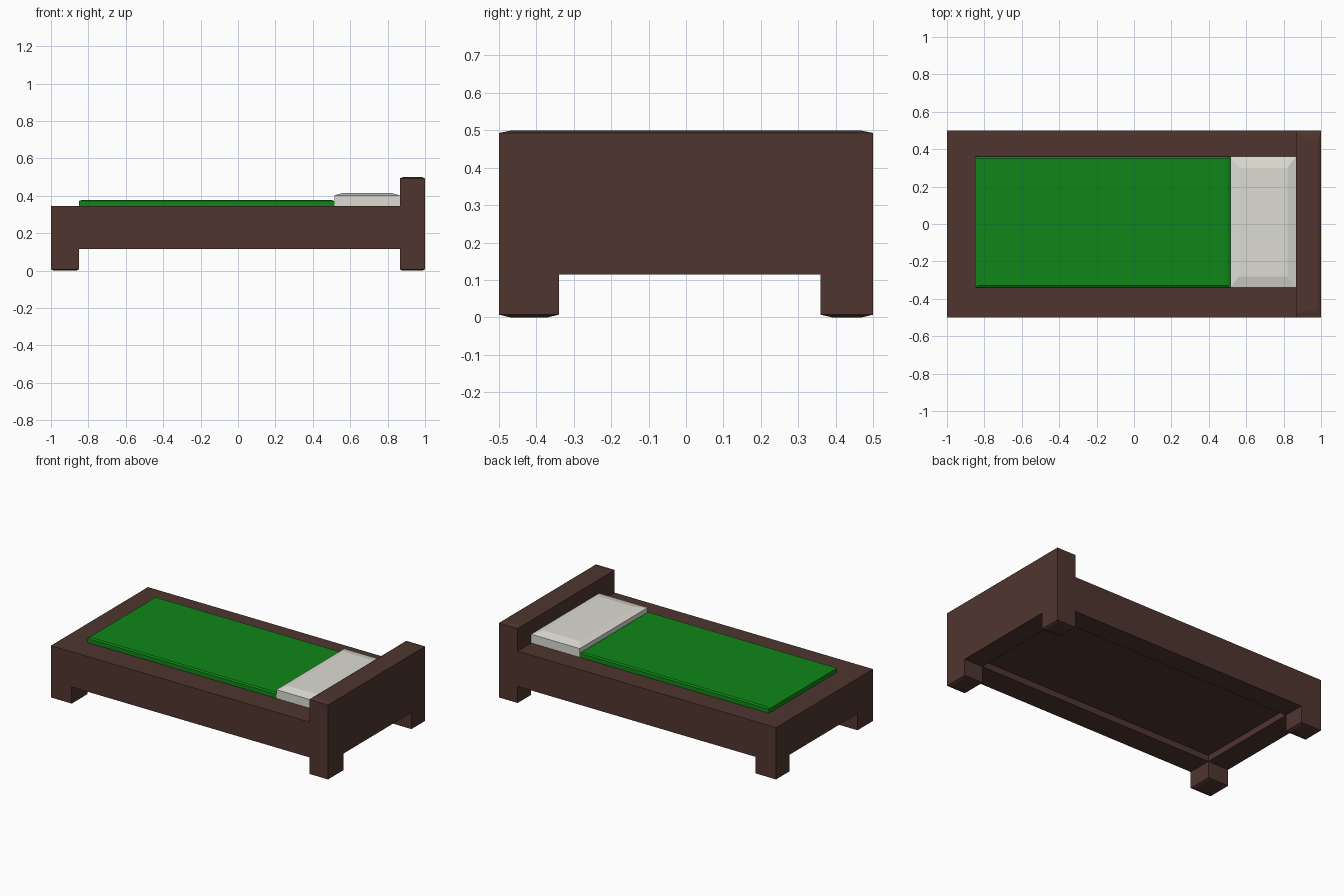
import bpy
import bmesh

if "Cube" in bpy.data.objects:
    bpy.data.objects.remove(bpy.data.objects["Cube"])


def material(name, color):
    mat = bpy.data.materials.new(name)
    mat.diffuse_color = (*color, 1)
    mat.use_nodes = True
    mat.node_tree.nodes["Principled BSDF"].inputs["Base Color"].default_value = mat.diffuse_color
    return mat


def sheet(xs, ys, z):
    """Flat grid of quads at height z with the given cut lines."""
    bm = bmesh.new()
    nx, ny = len(xs) - 1, len(ys) - 1
    bmesh.ops.create_grid(bm, x_segments=nx, y_segments=ny, size=1)
    for v in bm.verts:
        i, j = round((v.co.x + 1) * nx / 2), round((v.co.y + 1) * ny / 2)
        v.co = (xs[i], ys[j], z)
    return bm


def extrude(bm, faces, z, inset=(0, 0), keep=False):
    """Extrude a face region to height z, pulling its outline in by inset."""
    geom = bmesh.ops.extrude_face_region(bm, geom=faces)["geom"]
    old = [f for f in faces if f.is_valid]
    if old and not keep:
        bmesh.ops.delete(bm, geom=old, context="FACES")
    verts = [g for g in geom if isinstance(g, bmesh.types.BMVert)]
    for axis in (0, 1):
        low = min(v.co[axis] for v in verts)
        high = max(v.co[axis] for v in verts)
        for v in verts:
            if v.co[axis] < low + 1e-5:
                v.co[axis] += inset[axis]
            elif v.co[axis] > high - 1e-5:
                v.co[axis] -= inset[axis]
    for v in verts:
        v.co.z = z
    return [g for g in geom if isinstance(g, bmesh.types.BMFace)]


def finish(bm, name, mat):
    bmesh.ops.recalc_face_normals(bm, faces=bm.faces)
    mesh = bpy.data.meshes.new(name)
    bm.to_mesh(mesh)
    bm.free()
    mesh.materials.append(mat)
    obj = bpy.data.objects.new(name, mesh)
    bpy.context.collection.objects.link(obj)


def slab(name, xs, ys, z0, z1, z2, inset, mat):
    """Box with a chamfered top."""
    bm = sheet(xs, ys, z0)
    top = extrude(bm, bm.faces[:], z1, keep=True)
    extrude(bm, top, z2, inset)
    finish(bm, name, mat)


wood = material("brown_wood", (0.08, 0.036, 0.029))
green = material("green_cloth", (0.005, 0.24, 0.009))
white = material("white_cloth", (0.72, 0.72, 0.65))

X = (-1, -0.85, 0.865, 1)
Y = (-0.5, -0.34, 0.36, 0.5)

# Bed frame: solid platform
bm = sheet(X, Y, 0.115)
bottom = bm.faces[:]
top = extrude(bm, bottom, 0.345, keep=True)

# Headboard rising from the strip at +x
head = [f for f in top if f.calc_center_median().x > X[2]]
head = extrude(bm, head, 0.493)
extrude(bm, head, 0.5, (0.015, 0.035))

# Legs at the corners and shallow recess underneath
corners, middle = [], []
for f in bottom:
    c = f.calc_center_median()
    in_x, in_y = X[1] < c.x < X[2], Y[1] < c.y < Y[2]
    if in_x and in_y:
        middle.append(f)
    elif not in_x and not in_y:
        corners.append(f)
for f in corners:
    foot = extrude(bm, [f], 0.007)
    extrude(bm, foot, 0, (0.015, 0.03))
extrude(bm, middle, 0.155)
finish(bm, "bed_frame", wood)

# Bedding
slab("blanket", (X[1], 0.515), Y[1:3], 0.345, 0.372, 0.379, (0.015, 0.01), green)
slab("pillow", (0.515, X[2]), Y[1:3], 0.345, 0.402, 0.416, (0.045, 0.06), white)
